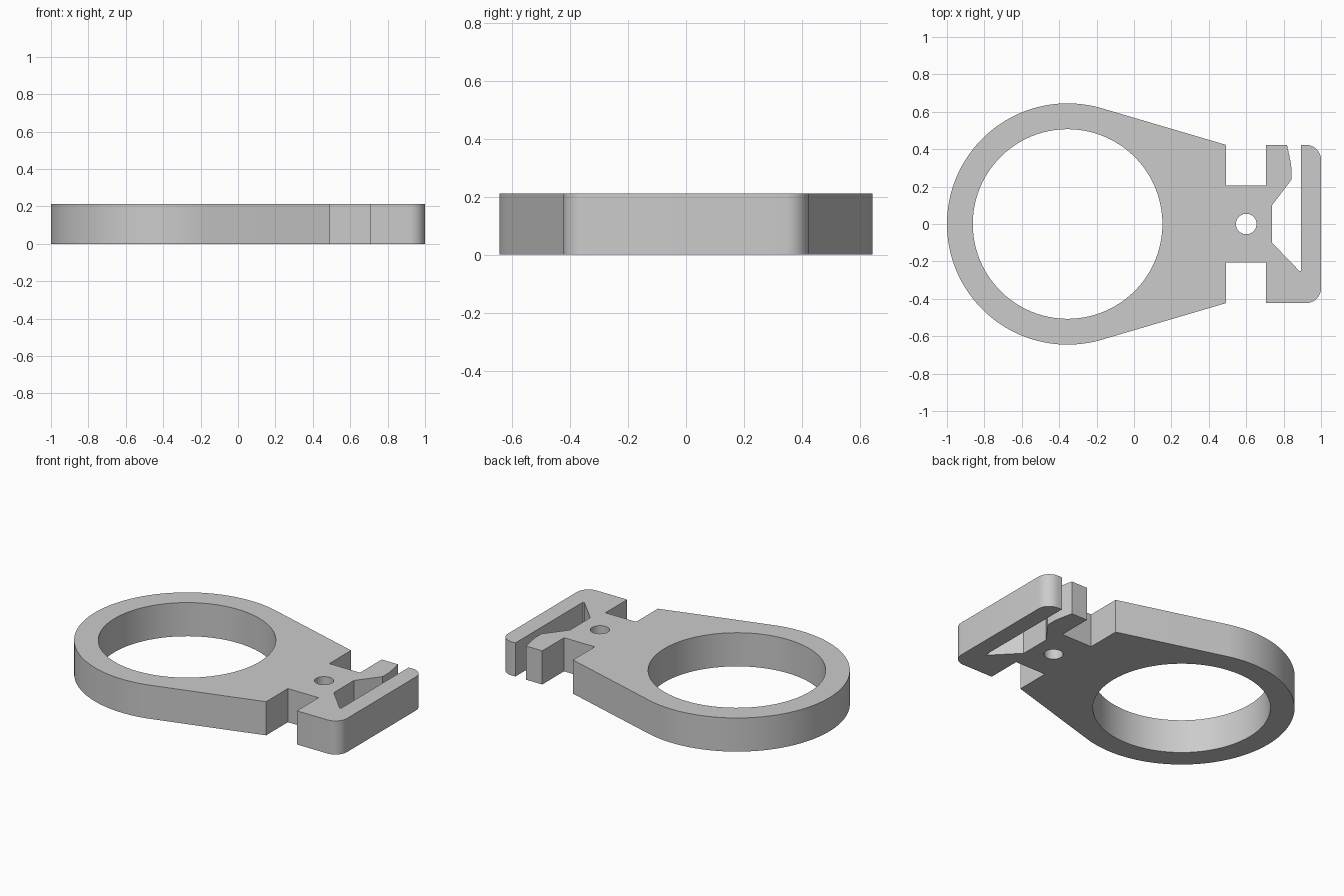
import bpy, bmesh
from math import acos, atan2, cos, sin, hypot, pi, radians

cube = bpy.data.objects.get("Cube")
if cube:
    bpy.data.objects.remove(cube, do_unlink=True)

HEIGHT = 0.212
RING_X, RING_R, BORE_R = -0.355, 0.645, 0.507
NECK_X, CLIP_X, HALF_W, NECK_W = 0.492, 0.706, 0.423, 0.206
CORNER = 0.08


def arc(cx, cy, r, start, end, steps):
    """Points along an arc, both ends included."""
    angles = [start + (end - start) * i / steps for i in range(steps + 1)]
    return [(cx + r * cos(a), cy + r * sin(a)) for a in angles]


def circle(cx, cy, r, steps):
    return arc(cx, cy, r, 0, 2 * pi, steps)[:-1]


# Ring arc ends where the straight shoulders touch it
dx = NECK_X - RING_X
tangent = atan2(HALF_W, dx) + acos(RING_R / hypot(dx, HALF_W))
outline = arc(RING_X, 0, RING_R, tangent, 2 * pi - tangent, 96)

# Shoulder, neck and lower jaw
outline += [(NECK_X, -HALF_W), (NECK_X, -NECK_W), (CLIP_X, -NECK_W), (CLIP_X, -HALF_W)]

# Outer bar with rounded corners
outline += arc(1 - CORNER, -HALF_W + CORNER, CORNER, -pi / 2, 0, 10)
outline += arc(1 - CORNER, HALF_W - CORNER, CORNER, 0, pi / 2, 10)

# Slot and upper hooked jaw
outline += [(0.893, HALF_W), (0.893, -0.25), (0.883, -0.25), (0.738, -0.1),
            (0.738, 0.1), (0.842, 0.237), (0.842, 0.3), (0.835, 0.345), (0.818, HALF_W)]

# Back to the other shoulder
outline += [(CLIP_X, HALF_W), (CLIP_X, NECK_W), (NECK_X, NECK_W), (NECK_X, HALF_W)]

# Fill the profile with its bore and screw hole, then extrude it
bm = bmesh.new()
for loop in (outline, circle(RING_X, 0, BORE_R, 96), circle(0.6, 0, 0.055, 32)):
    verts = [bm.verts.new((x, y, 0)) for x, y in loop]
    for i, v in enumerate(verts):
        bm.edges.new((verts[i - 1], v))
bmesh.ops.triangle_fill(bm, edges=bm.edges[:], use_beauty=True, normal=(0, 0, 1))
top = bmesh.ops.extrude_face_region(bm, geom=bm.faces[:], use_keep_orig=True)["geom"]
bmesh.ops.translate(bm, vec=(0, 0, HEIGHT),
                    verts=[g for g in top if isinstance(g, bmesh.types.BMVert)])
bmesh.ops.recalc_face_normals(bm, faces=bm.faces[:])

mesh = bpy.data.meshes.new("ring_clip_body")
bm.to_mesh(mesh)
bm.free()
body = bpy.data.objects.new("ring_clip_body", mesh)
bpy.context.collection.objects.link(body)

# Plain grey plastic
grey = bpy.data.materials.new("light_grey")
grey.use_nodes = True
grey.diffuse_color = (0.6, 0.6, 0.6, 1)
grey.node_tree.nodes["Principled BSDF"].inputs["Base Color"].default_value = (0.6, 0.6, 0.6, 1)
mesh.materials.append(grey)

bpy.ops.object.select_all(action='DESELECT')
body.select_set(True)
bpy.context.view_layer.objects.active = body
bpy.ops.object.shade_smooth_by_angle(angle=radians(20))
